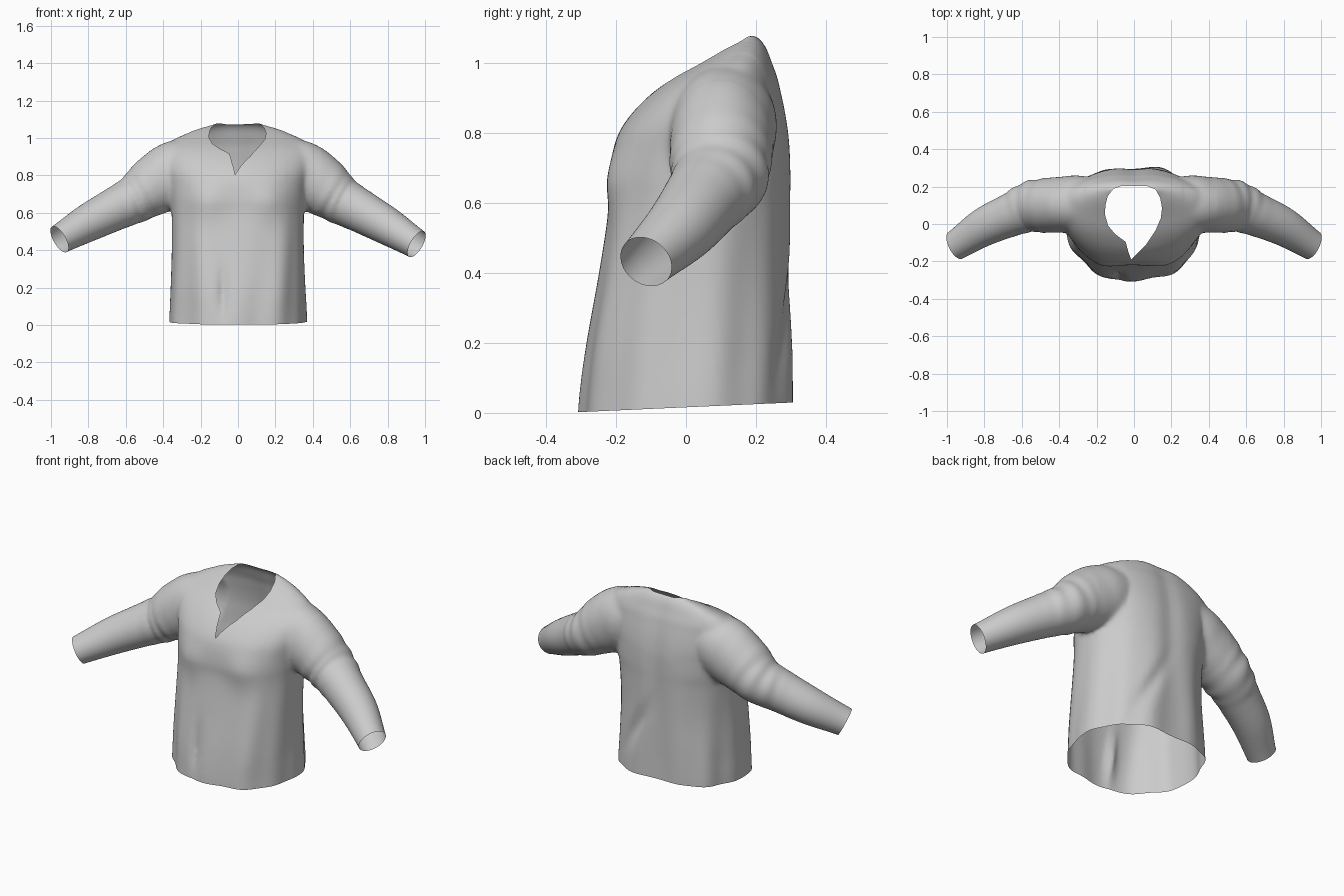
import bpy, bmesh, math
from mathutils import Vector

if "Cube" in bpy.data.objects:
    bpy.data.objects.remove(bpy.data.objects["Cube"])

SEG = 96


def spline(keys, per):
    """Catmull-Rom resampling of rows of numbers."""
    out, n = [], len(keys)
    for i in range(n - 1):
        a, b, c, d = keys[max(i - 1, 0)], keys[i], keys[i + 1], keys[min(i + 2, n - 1)]
        for j in range(per):
            t = j / per
            out.append([q + .5 * t * (r - p + t * (2*p - 5*q + 4*r - s + t * (3*(q - r) + s - p)))
                        for p, q, r, s in zip(a, b, c, d)])
    out.append(list(keys[-1]))
    return out


def loft(bm, rings):
    """Closed, capped tube through a list of rings."""
    vs = [[bm.verts.new(p) for p in ring] for ring in rings]
    faces = [bm.faces.new((a[k], a[(k + 1) % SEG], b[(k + 1) % SEG], b[k]))
             for a, b in zip(vs, vs[1:]) for k in range(SEG)]
    faces += [bm.faces.new(vs[0][::-1]), bm.faces.new(vs[-1])]
    bmesh.ops.recalc_face_normals(bm, faces=faces)


def spow(v, e):
    return math.copysign(abs(v) ** e, v)


def bump(v, centre, width):
    return math.exp(-((v - centre) / width) ** 2)


bm = bmesh.new()

# Torso: z, half width, front y, back y, squareness of back and front
TORSO = [(-.08, .365, -.310, .304, 2.5, 2.1), (.05, .362, -.304, .304, 2.5, 2.1),
         (.2, .355, -.285, .303, 2.4, 2.3), (.4, .35, -.25, .302, 2.2, 2.5),
         (.58, .352, -.222, .303, 2.2, 2.5), (.67, .36, -.219, .304, 2.3, 2.4),
         (.75, .37, -.208, .302, 2.3, 2.3), (.81, .385, -.187, .296, 2.3, 2.25),
         (.87, .40, -.143, .286, 2.2, 2.2), (.92, .405, -.09, .275, 2.1, 2.2),
         (.96, .385, -.035, .265, 2.1, 2.2), (1.0, .33, .035, .25, 2.1, 2.2),
         (1.04, .235, .10, .235, 2.1, 2.2), (1.067, .15, .15, .217, 2.1, 2.2),
         (1.085, .10, .16, .19, 2, 2.2)]
rings = []
for z, w, yf, yb, n, nf in spline(TORSO, 6):
    fade = max(0, min(1, (.75 - z) / .6))
    ring = []
    for k in range(SEG):
        a = 2 * math.pi * k / SEG
        c, s = math.cos(a), math.sin(a)
        m = n if s > 0 else nf
        # hanging cloth folds, stronger toward the hem
        f = 1 + fade * (.022 * math.sin(6*a + .6 + z) + .016 * math.sin(11*a - 2*z))
        x = w * spow(c, 2 / m) * (1 + (f - 1) * .7)
        y = (yf + yb) / 2 + (yb - yf) / 2 * spow(s, 2 / m) * f
        if s < 0:  # front crease and bust
            y += .022 * bump(x, -.08, .025) * bump(z, .17, .13)
            y -= .020 * (bump(x, .17, .09) + bump(x, -.17, .09)) * bump(z, .66, .10)
        else:      # hollow along the spine and a diagonal fold
            y -= .012 * bump(x, 0, .06) * bump(z, .75, .4)
            y -= .018 * bump(x + .5 * (z - .3), .12, .04) * bump(z, .3, .15)
        ring.append((x, y, z))
    rings.append(ring)
loft(bm, rings)

# Sleeves: centre x, y, z, vertical radius, horizontal radius
SLEEVE = [(.20, .13, .87, .12, .12), (.29, .115, .835, .165, .147), (.36, .105, .795, .175, .15),
          (.45, .10, .74, .16, .147), (.55, .092, .667, .130, .137),
          (.65, .052, .612, .116, .117), (.8, -.015, .528, .101, .103),
          (.955, -.115, .432, .079, .080), (1.04, -.16, .38, .078, .078)]


def lift(x, side):
    return .026 * max(0, min(1, (x - .4) / .55)) if side < 0 else 0


for side in (1, -1):
    rows = spline(SLEEVE, 10)
    pts = [Vector((side * r[0], r[1], r[2] + lift(r[0], side))) for r in rows]
    rings = []
    for i, r in enumerate(rows):
        d = (pts[min(i + 1, len(pts) - 1)] - pts[max(i - 1, 0)]).normalized()
        h = Vector((-d.y, d.x, 0)).normalized() * side
        u = d.cross(h).normalized()
        if u.z < 0:
            u = -u
        ring = []
        for k in range(SEG):
            a = 2 * math.pi * k / SEG
            # bunched wrinkles around the upper arm
            amp = .022 + .014 * math.sin(2 * a + 1)
            g = 1 + amp * bump(r[0], .55, .08) * math.sin(r[0] * 95 + 1.6 * math.sin(a + .5))
            ring.append(pts[i] + g * (u * r[3] * math.sin(a) + h * r[4] * math.cos(a)))
        rings.append(ring)
    loft(bm, rings)

mesh = bpy.data.meshes.new("shirt")
bm.to_mesh(mesh)
bm.free()
shirt = bpy.data.objects.new("shirt", mesh)
bpy.context.collection.objects.link(shirt)

# Fuse torso and sleeves into one cloth skin
mod = shirt.modifiers.new("fuse", 'REMESH')
mod.mode = 'VOXEL'
mod.voxel_size = .0095
deps = bpy.context.evaluated_depsgraph_get()
fused = bpy.data.meshes.new_from_object(shirt.evaluated_get(deps))
shirt.modifiers.clear()
shirt.data = fused
bm = bmesh.new()
bm.from_mesh(fused)

# Relax the skin, more around the shoulder seams
for i in range(16):
    vs = [v for v in bm.verts if i < 3 or (.26 < abs(v.co.x) < .44 and v.co.z > .62)]
    bmesh.ops.smooth_vert(bm, verts=vs, factor=.5, use_axis_x=True, use_axis_y=True, use_axis_z=True)


def slice_open(co, no):
    geom = bm.verts[:] + bm.edges[:] + bm.faces[:]
    bmesh.ops.bisect_plane(bm, geom=geom, dist=1e-5, plane_co=co, plane_no=no, clear_outer=True)


# Open the hem and both cuffs
slice_open((0, 0, .016), (0, .045, -1))
for side in (1, -1):
    slice_open((side * .954, -.116, .432 + lift(.955, side)), (side * .795, -.40, -.46))

# Neckline with a front slit, seen from the top
NECK = [(0, .203), (.07, .203), (.115, .185), (.14, .14), (.15, .085), (.143, .03),
        (.115, -.035), (.065, -.11), (-.015, -.190), (-.03, -.15), (-.045, -.095),
        (-.10, -.055), (-.138, -.01), (-.155, .05), (-.153, .10), (-.14, .15),
        (-.11, .188), (-.065, .204)]
for (ax, ay), (bx, by) in zip(NECK, NECK[1:] + NECK[:1]):
    cx, cy, reach = (ax + bx) / 2, (ay + by) / 2, math.hypot(bx - ax, by - ay) / 2 + .02
    near = []
    for f in bm.faces:
        m = f.calc_center_median()
        if m.z > .72 and math.hypot(m.x - cx, m.y - cy) < reach:
            near.append(f)
    geom = set(near)
    for f in near:
        geom.update(f.edges)
        geom.update(f.verts)
    bmesh.ops.bisect_plane(bm, geom=list(geom), dist=1e-5, plane_co=(ax, ay, 0),
                           plane_no=(by - ay, ax - bx, 0))


def in_neck(p):
    inside = False
    for (ax, ay), (bx, by) in zip(NECK, NECK[1:] + NECK[:1]):
        if (ay > p.y) != (by > p.y) and p.x < ax + (p.y - ay) * (bx - ax) / (by - ay):
            inside = not inside
    return inside


hole = [f for f in bm.faces if f.calc_center_median().z > .74 and in_neck(f.calc_center_median())]
bmesh.ops.delete(bm, geom=hole, context='FACES')

for f in bm.faces:
    f.smooth = True
bm.to_mesh(fused)
bm.free()
